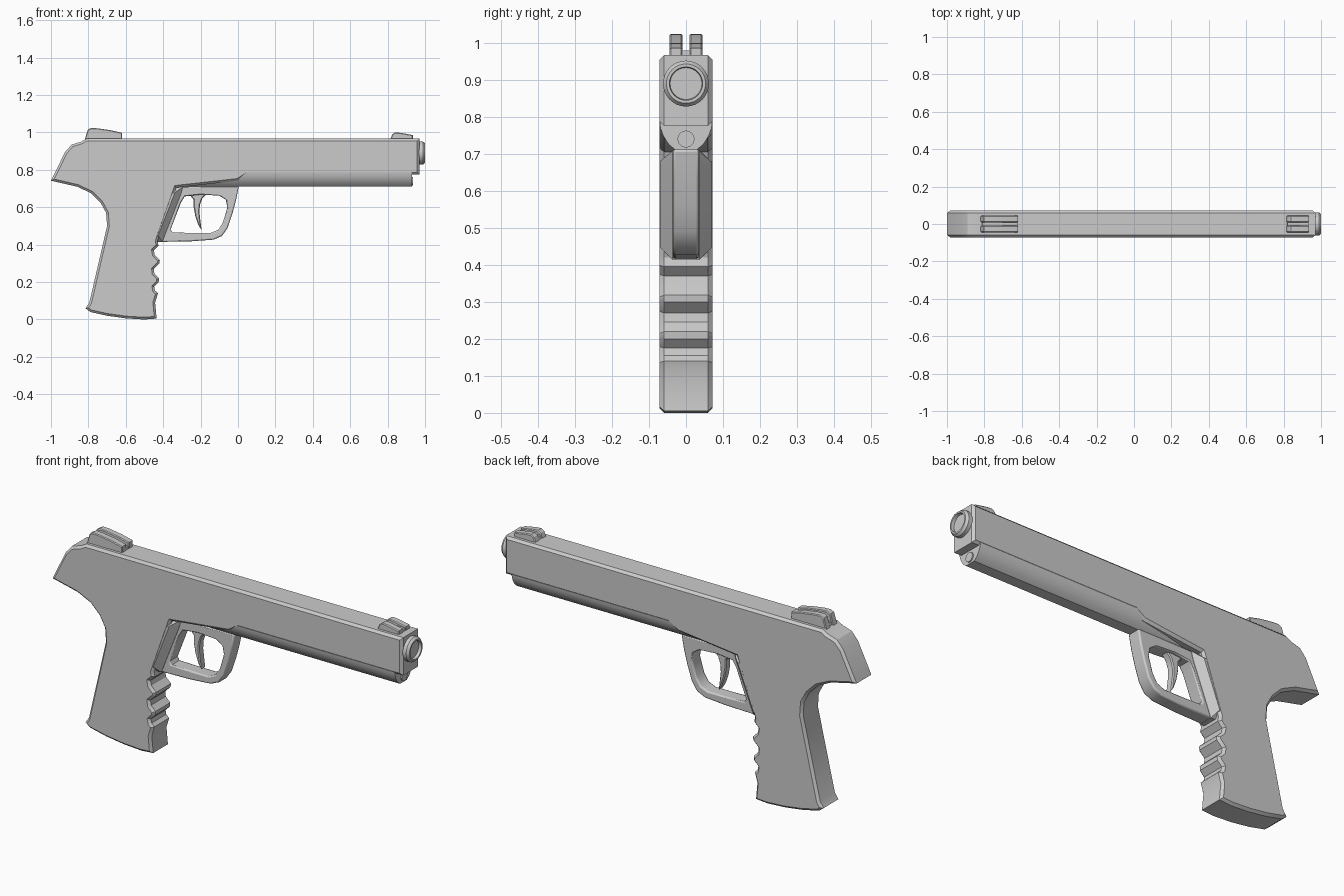
import bpy, bmesh
from math import cos, sin, tau, radians

if "Cube" in bpy.data.objects:
    bpy.data.objects.remove(bpy.data.objects["Cube"])


def finish(bm, name, angle=28):
    bmesh.ops.recalc_face_normals(bm, faces=bm.faces)
    me = bpy.data.meshes.new(name)
    bm.to_mesh(me)
    bm.free()
    ob = bpy.data.objects.new(name, me)
    bpy.context.collection.objects.link(ob)
    bpy.ops.object.select_all(action='DESELECT')
    ob.select_set(True)
    bpy.context.view_layer.objects.active = ob
    bpy.ops.object.shade_smooth_by_angle(angle=radians(angle))
    return ob


def prism(name, pts, y0, y1, bevel=0.0):
    """Side profile (x, z) extruded from y0 to y1, with chamfered rims."""
    bm = bmesh.new()
    rings = [[bm.verts.new((x, y, z)) for x, z in pts] for y in (y0 + bevel, y1 - bevel)]
    caps = [bm.faces.new(r) for r in rings]
    for i in range(len(pts)):
        j = (i + 1) % len(pts)
        bm.faces.new((rings[0][i], rings[0][j], rings[1][j], rings[1][i]))
    bmesh.ops.recalc_face_normals(bm, faces=bm.faces)
    if bevel:
        bmesh.ops.inset_individual(bm, faces=caps, thickness=bevel, depth=bevel,
                                   use_even_offset=True)
    return finish(bm, name)


def lathe(name, profile, z, n=32):
    """Turned part around an x-parallel axis at height z; profile is (x, radius)."""
    bm = bmesh.new()
    rings = [[bm.verts.new((x, r * cos(tau * k / n), z + r * sin(tau * k / n)))
              for k in range(n)] for x, r in profile]
    for a, b in zip(rings, rings[1:]):
        for k in range(n):
            bm.faces.new((a[k], a[(k + 1) % n], b[(k + 1) % n], b[k]))
    bm.faces.new(rings[0])
    bm.faces.new(rings[-1])
    return finish(bm, name)


W = 0.071

# Body: slide, rear overhang and grip in one profile
body = [(-0.81, 0.967), (0.97, 0.967), (0.97, 0.775), (0.05, 0.775), (0.0, 0.742),
        (-0.33, 0.705), (-0.43, 0.42), (-0.425, 0.395), (-0.45, 0.37), (-0.445, 0.345),
        (-0.418, 0.318), (-0.42, 0.30), (-0.45, 0.27), (-0.447, 0.245), (-0.422, 0.22),
        (-0.424, 0.20), (-0.448, 0.175), (-0.444, 0.155), (-0.428, 0.14), (-0.443, 0.09),
        (-0.435, 0.005), (-0.50, 0.0), (-0.60, 0.006), (-0.70, 0.02), (-0.79, 0.04),
        (-0.815, 0.06), (-0.795, 0.09), (-0.70, 0.50), (-0.705, 0.57), (-0.735, 0.625),
        (-0.785, 0.675), (-0.86, 0.71), (-1.0, 0.742), (-0.925, 0.895), (-0.89, 0.935),
        (-0.84, 0.95)]
prism("body", body, -W, W, 0.012)

# Front strap with wide chamfers behind the trigger guard
prism("front_strap", [(-0.46, 0.712), (-0.295, 0.708), (-0.305, 0.67), (-0.405, 0.415),
                      (-0.54, 0.415)], -W + 0.001, W - 0.001, 0.033)

# Rounded underside below the barrel
half = [(0.071, 0.785), (0.069, 0.77), (0.061, 0.748), (0.047, 0.726), (0.028, 0.71)]
section = half + [(-y, z) for y, z in reversed(half)]
bm = bmesh.new()
ends = [[bm.verts.new((x, y, z)) for y, z in section] for x in (-0.31, 0.93)]
for e in ends:
    bm.faces.new(e)
for i in range(len(section)):
    j = (i + 1) % len(section)
    bm.faces.new((ends[0][i], ends[0][j], ends[1][j], ends[1][i]))
finish(bm, "underside")
lathe("guide_rod", [(0.90, 0.023), (0.936, 0.023)], 0.74, 20)

# Muzzle with shallow recess
lathe("muzzle", [(0.95, 0.062), (0.988, 0.062), (1.0, 0.053), (1.0, 0.045), (0.985, 0.043)], 0.89)

# Trigger guard: matching outer and inner outlines
outer = [(-0.30, 0.712), (-0.20, 0.712), (0.004, 0.712), (-0.01, 0.64), (-0.03, 0.565),
         (-0.055, 0.49), (-0.085, 0.447), (-0.13, 0.427), (-0.25, 0.418), (-0.41, 0.415),
         (-0.40, 0.46), (-0.34, 0.62)]
inner = [(-0.285, 0.658), (-0.20, 0.668), (-0.10, 0.662), (-0.065, 0.64), (-0.057, 0.60),
         (-0.08, 0.52), (-0.105, 0.48), (-0.145, 0.463), (-0.25, 0.463), (-0.35, 0.465),
         (-0.36, 0.482), (-0.305, 0.625)]
bm = bmesh.new()
loops = [[bm.verts.new((x, y, z)) for x, z in pts]
         for y, pts in ((-0.035, outer), (0.035, outer), (0.035, inner), (-0.035, inner))]
for a in range(4):
    p, q = loops[a], loops[(a + 1) % 4]
    for i in range(len(outer)):
        j = (i + 1) % len(outer)
        bm.faces.new((p[i], p[j], q[j], q[i]))
guard = finish(bm, "trigger_guard", 35)
rim = guard.modifiers.new("rim", 'BEVEL')
rim.width, rim.segments, rim.angle_limit = 0.007, 2, radians(60)
rim.limit_method = 'ANGLE'

# Trigger
prism("trigger", [(-0.26, 0.675), (-0.25, 0.655), (-0.237, 0.64), (-0.237, 0.60),
                  (-0.228, 0.55), (-0.212, 0.505), (-0.195, 0.478), (-0.20, 0.52),
                  (-0.206, 0.57), (-0.204, 0.61), (-0.192, 0.645), (-0.165, 0.675)],
      -0.02, 0.02, 0.005)

# Rear and front sights: paired rails on a low base
sights = {
    "rear_sight": [(-0.82, 0.96), (-0.803, 1.015), (-0.785, 1.024), (-0.75, 1.022),
                   (-0.68, 1.012), (-0.62, 0.998), (-0.62, 0.96)],
    "front_sight": [(0.812, 0.96), (0.825, 0.99), (0.84, 1.0), (0.87, 0.998),
                    (0.935, 0.986), (0.935, 0.96)],
}
for name, pts in sights.items():
    for side, y0, y1 in (("left", 0.009, 0.045), ("right", -0.045, -0.009)):
        prism(f"{name}_{side}", pts, y0, y1, 0.004)
    x0, x1 = pts[0][0], pts[-1][0]
    prism(name + "_base", [(x0 + 0.005, 0.96), (x0 + 0.01, 0.98), (x1 - 0.002, 0.98),
                           (x1 - 0.002, 0.96)], -0.04, 0.04)
